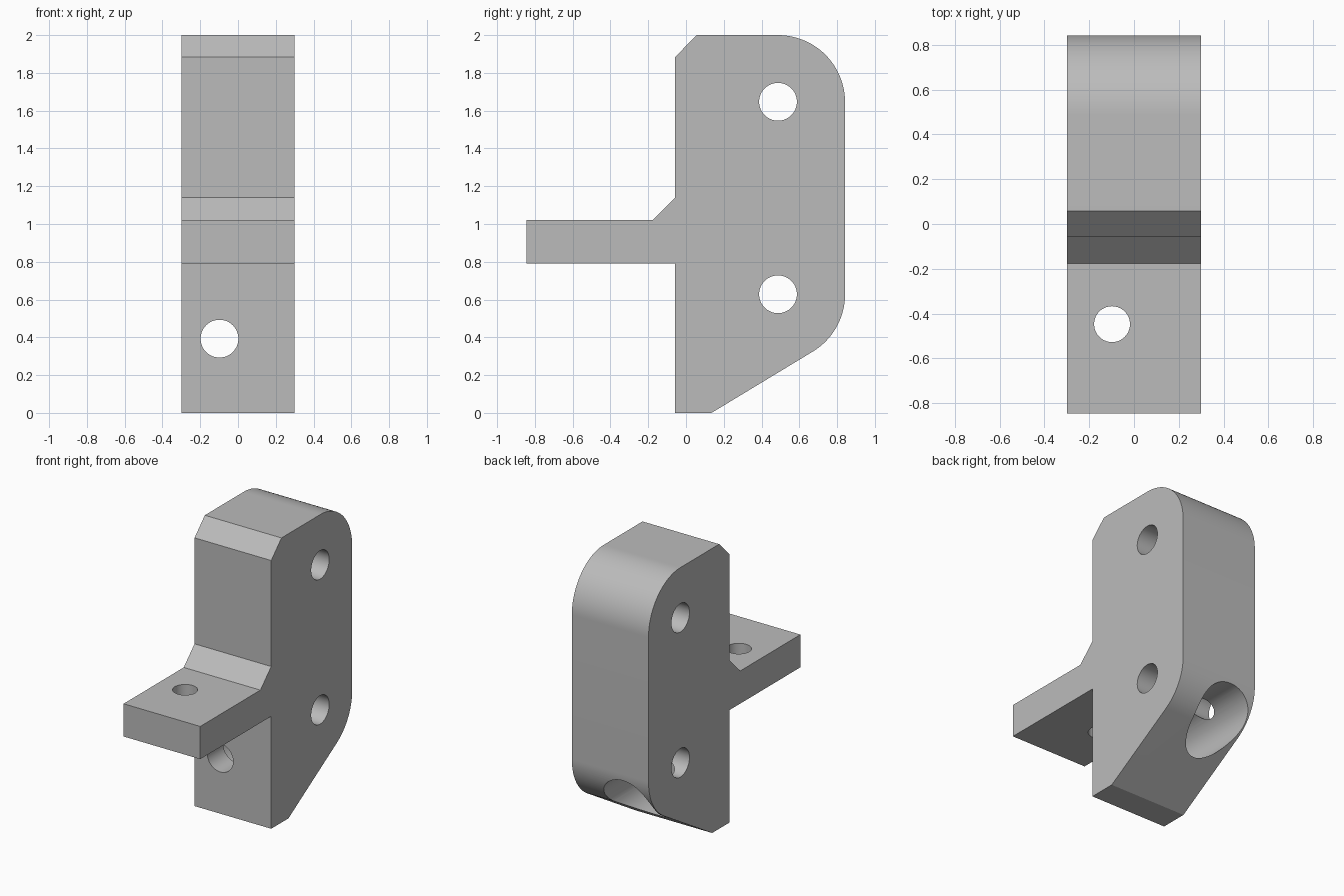
import bpy, bmesh, math
from mathutils import Matrix

if "Cube" in bpy.data.objects:
    bpy.data.objects.remove(bpy.data.objects["Cube"])

grey = bpy.data.materials.new("plain grey")
grey.use_nodes = True
grey.diffuse_color = (0.5, 0.5, 0.5, 1)
grey.node_tree.nodes["Principled BSDF"].inputs["Base Color"].default_value = (0.5, 0.5, 0.5, 1)

HALF = 0.298                 # half width of the bracket
PIN_Y, LOW, HIGH = 0.487, 0.628, 1.647
ROUND = 0.355                # radius of the rear corners
SLOPE = math.radians(31.2)   # angle of the underside
BOLT_X, BOLT_Z = -0.098, 0.393


def link(name, bm):
    mesh = bpy.data.meshes.new(name)
    bm.to_mesh(mesh)
    bm.free()
    mesh.materials.append(grey)
    obj = bpy.data.objects.new(name, mesh)
    bpy.context.collection.objects.link(obj)
    return obj


def arc(cy, cz, start, end, steps):
    for i in range(steps + 1):
        a = start + (end - start) * i / steps
        yield cy + ROUND * math.cos(a), cz + ROUND * math.sin(a)


def drill(name, axis, centre, radius, length):
    """Cylindrical cutter centred on a point along a named axis."""
    turn = {"x": Matrix.Rotation(math.pi / 2, 4, "Y"),
            "y": Matrix.Rotation(math.pi / 2, 4, "X"),
            "z": Matrix.Identity(4)}[axis]
    bm = bmesh.new()
    bmesh.ops.create_cone(bm, cap_ends=True, segments=64, radius1=radius,
                          radius2=radius, depth=length,
                          matrix=Matrix.Translation(centre) @ turn)
    obj = link(name, bm)
    obj.hide_render = True
    return obj


# Side profile (y, z): shelf, chamfers, rounded back and sloped foot
profile = [(-0.057, 0), (0.135, 0)]
profile += arc(PIN_Y, LOW, SLOPE - math.pi / 2, 0, 20)
profile += arc(PIN_Y, HIGH - 0.002, 0, math.pi / 2, 30)
profile += [(0.057, 2), (-0.057, 1.885), (-0.057, 1.14), (-0.177, 1.02),
            (-0.845, 1.02), (-0.845, 0.79), (-0.057, 0.79)]

bm = bmesh.new()
side = bm.faces.new([bm.verts.new((-HALF, y, z)) for y, z in profile])
walls = bmesh.ops.extrude_face_region(bm, geom=[side])["geom"]
bmesh.ops.translate(bm, vec=(2 * HALF, 0, 0),
                    verts=[v for v in walls if isinstance(v, bmesh.types.BMVert)])
bmesh.ops.recalc_face_normals(bm, faces=bm.faces)
bracket = link("bracket", bm)

# Cross holes, shelf hole, bolt hole and its wide counterbore from the back
cutters = [
    drill("upper_cross_hole", "x", (0, PIN_Y, HIGH), 0.1, 1),
    drill("lower_cross_hole", "x", (0, PIN_Y, LOW), 0.1, 1),
    drill("shelf_hole", "z", (BOLT_X, -0.447, 0.9), 0.08, 0.5),
    drill("bolt_hole", "y", (BOLT_X, 0.2, BOLT_Z), 0.1, 0.8),
    drill("counterbore", "y", (BOLT_X, 0.62, BOLT_Z), 0.19, 1),
]
for cutter in cutters:
    cut = bracket.modifiers.new(cutter.name, "BOOLEAN")
    cut.operation = "DIFFERENCE"
    cut.solver = "EXACT"
    cut.object = cutter

# Bake the cuts, drop the cutters, then smooth the curved walls
bpy.context.view_layer.objects.active = bracket
bracket.select_set(True)
for cutter in cutters:
    bpy.ops.object.modifier_apply(modifier=cutter.name)
    bpy.data.objects.remove(cutter)
bpy.ops.object.select_all(action="DESELECT")
bracket.select_set(True)
bpy.ops.object.shade_smooth_by_angle(angle=math.radians(25))
